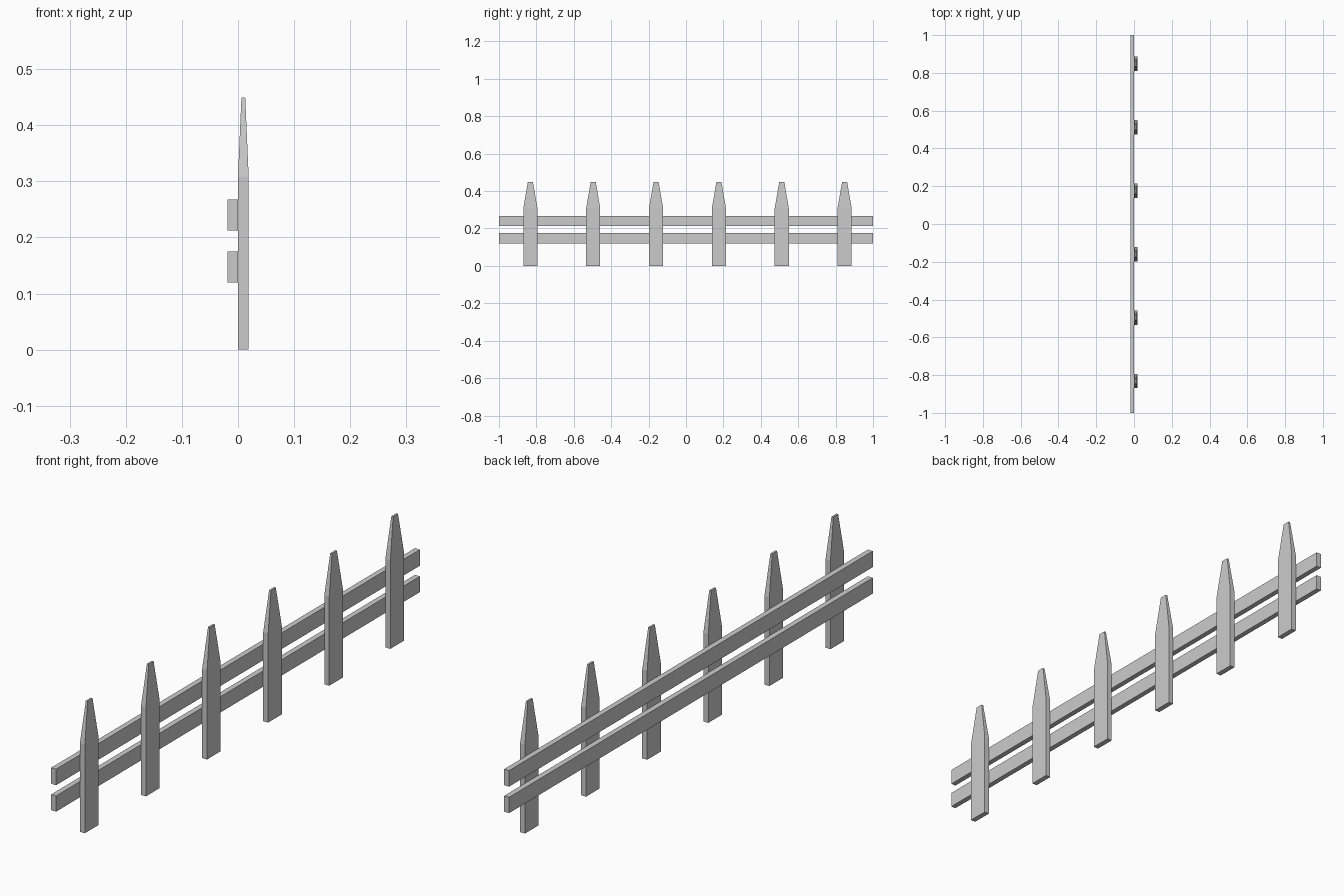
import bpy
import bmesh

if "Cube" in bpy.data.objects:
    bpy.data.objects.remove(bpy.data.objects["Cube"])


def add_object(name, bm):
    bmesh.ops.recalc_face_normals(bm, faces=bm.faces)
    mesh = bpy.data.meshes.new(name)
    bm.to_mesh(mesh)
    bm.free()
    obj = bpy.data.objects.new(name, mesh)
    bpy.context.collection.objects.link(obj)
    return obj


def box(x, y, z):
    """Box from (min, max) ranges."""
    bm = bmesh.new()
    bmesh.ops.create_cube(bm, size=1)
    for v in bm.verts:
        v.co = [r[0] if c < 0 else r[1] for c, r in zip(v.co, (x, y, z))]
    return bm


def picket(name, y):
    """Upright board with a tapered, blunt point."""
    depth, half, shoulder, tip = 0.019, 0.0375, 0.309, 0.449
    bm = box((0, depth), (y - half, y + half), (0, shoulder))
    bm.faces.ensure_lookup_table()
    top = max(bm.faces, key=lambda f: f.calc_center_median().z)
    new = bmesh.ops.extrude_discrete_faces(bm, faces=[top])["faces"][0]
    for v in new.verts:
        v.co.x = depth / 2 + (v.co.x - depth / 2) * 0.36
        v.co.y = y + (v.co.y - y) * 0.36
        v.co.z = tip
    add_object(name, bm)


# Long horizontal rails
for name, z in (("lower_rail", (0.12, 0.175)), ("upper_rail", (0.212, 0.268))):
    add_object(name, box((-0.019, 0), (-1, 1), z))

# Evenly spaced pickets on the +x side of the rails
for i in range(6):
    picket(f"picket_{i + 1}", -0.832 + i * 0.336)
